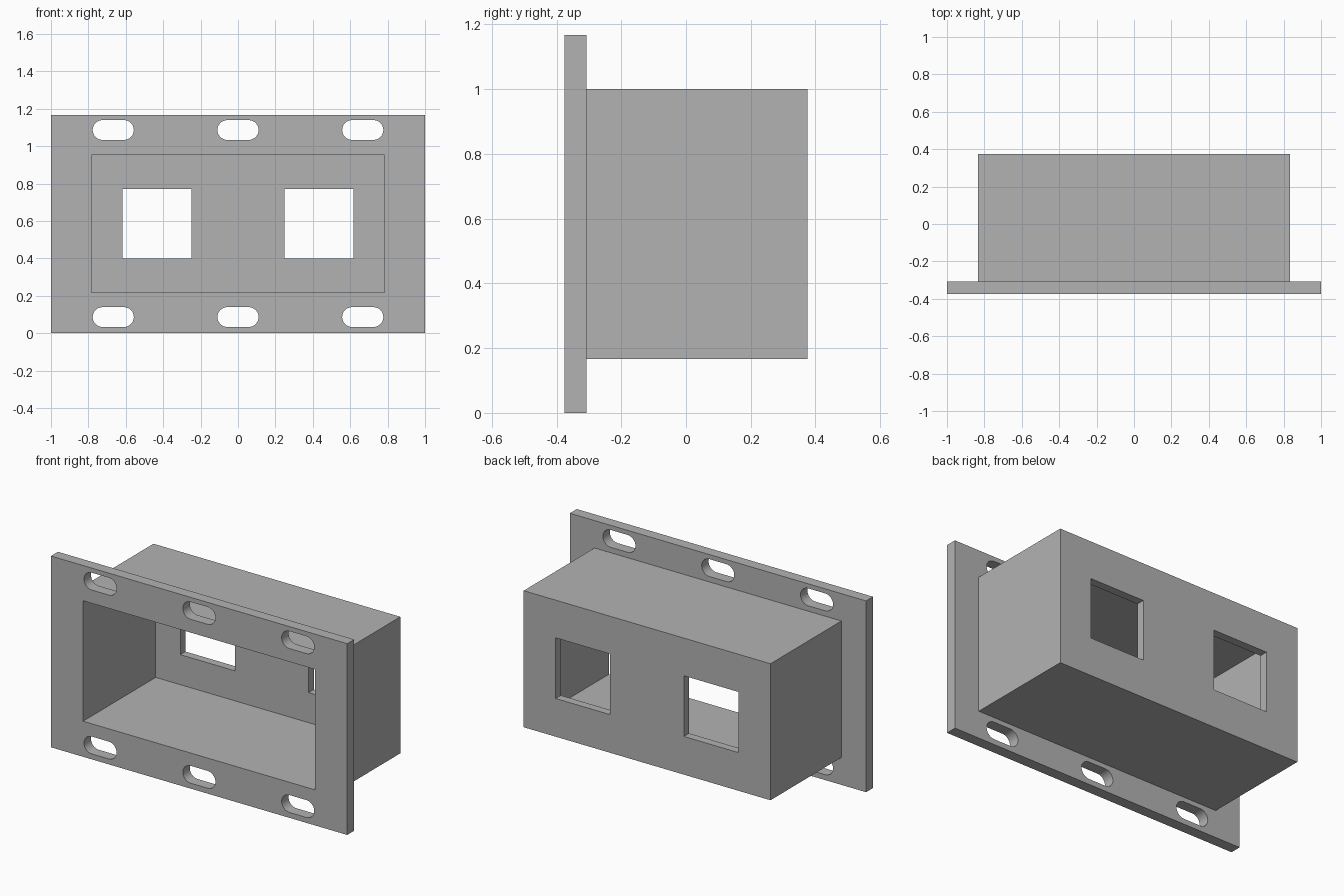
import bpy, bmesh, math

cube = bpy.data.objects.get("Cube")
if cube:
    bpy.data.objects.remove(cube, do_unlink=True)

# Single flat material
grey = bpy.data.materials.new("plain_grey")
grey.use_nodes = True
colour = (0.45, 0.45, 0.45, 1)
grey.diffuse_color = colour
grey.node_tree.nodes["Principled BSDF"].inputs["Base Color"].default_value = colour


def prism(name, outline, y0, y1):
    """Extrude an x-z outline from y0 to y1."""
    bm = bmesh.new()
    face = bm.faces.new([bm.verts.new((x, y0, z)) for x, z in outline])
    moved = bmesh.ops.extrude_face_region(bm, geom=[face])["geom"]
    bmesh.ops.translate(bm, vec=(0, y1 - y0, 0),
                        verts=[v for v in moved if isinstance(v, bmesh.types.BMVert)])
    bmesh.ops.recalc_face_normals(bm, faces=bm.faces)
    mesh = bpy.data.meshes.new(name)
    bm.to_mesh(mesh)
    bm.free()
    mesh.materials.append(grey)
    obj = bpy.data.objects.new(name, mesh)
    bpy.context.collection.objects.link(obj)
    return obj


def rect(x0, x1, z0, z1):
    return [(x0, z0), (x1, z0), (x1, z1), (x0, z1)]


def slot(cx, cz, half, r, steps=16):
    """Stadium outline: two half circles joined by straight sides."""
    points = []
    for side, start in ((1, -math.pi / 2), (-1, math.pi / 2)):
        for i in range(steps + 1):
            a = start + math.pi * i / steps
            points.append((cx + side * (half - r) + r * math.cos(a), cz + r * math.sin(a)))
    return points


def combine(target, other, operation):
    """Apply a boolean and discard the helper."""
    mod = target.modifiers.new("combine", "BOOLEAN")
    mod.operation = operation
    mod.solver = "EXACT"
    mod.object = other
    bpy.context.view_layer.objects.active = target
    bpy.ops.object.modifier_apply(modifier=mod.name)
    bpy.data.objects.remove(other, do_unlink=True)


FRONT, BACK = -0.375, 0.375
PLATE = FRONT + 0.067
WALL = 0.05

# Flange plate with box behind it
housing = prism("flanged_housing", rect(-1, 1, 0, 1.167), FRONT, PLATE)
combine(housing, prism("box", rect(-0.833, 0.833, 0.167, 1), PLATE - 0.03, BACK), "UNION")

# Cavity open to the front
combine(housing, prism("cavity_cutter", rect(-0.783, 0.783, 0.217, 0.952),
                       FRONT - 0.1, BACK - WALL), "DIFFERENCE")

# Two square windows in the back wall
for cx in (-0.433, 0.433):
    combine(housing, prism("window_cutter", rect(cx - 0.184, cx + 0.184, 0.4, 0.77),
                           BACK - 0.2, BACK + 0.1), "DIFFERENCE")

# Mounting slots along the top and bottom of the flange
for cx in (-0.667, 0, 0.667):
    for cz in (0.086, 1.086):
        combine(housing, prism("slot_cutter", slot(cx, cz, 0.11, 0.053),
                               FRONT - 0.1, PLATE + 0.1), "DIFFERENCE")

# Smooth slot ends, sharp edges elsewhere
bpy.ops.object.select_all(action="DESELECT")
housing.select_set(True)
bpy.context.view_layer.objects.active = housing
bpy.ops.object.shade_smooth_by_angle(angle=math.radians(30))
